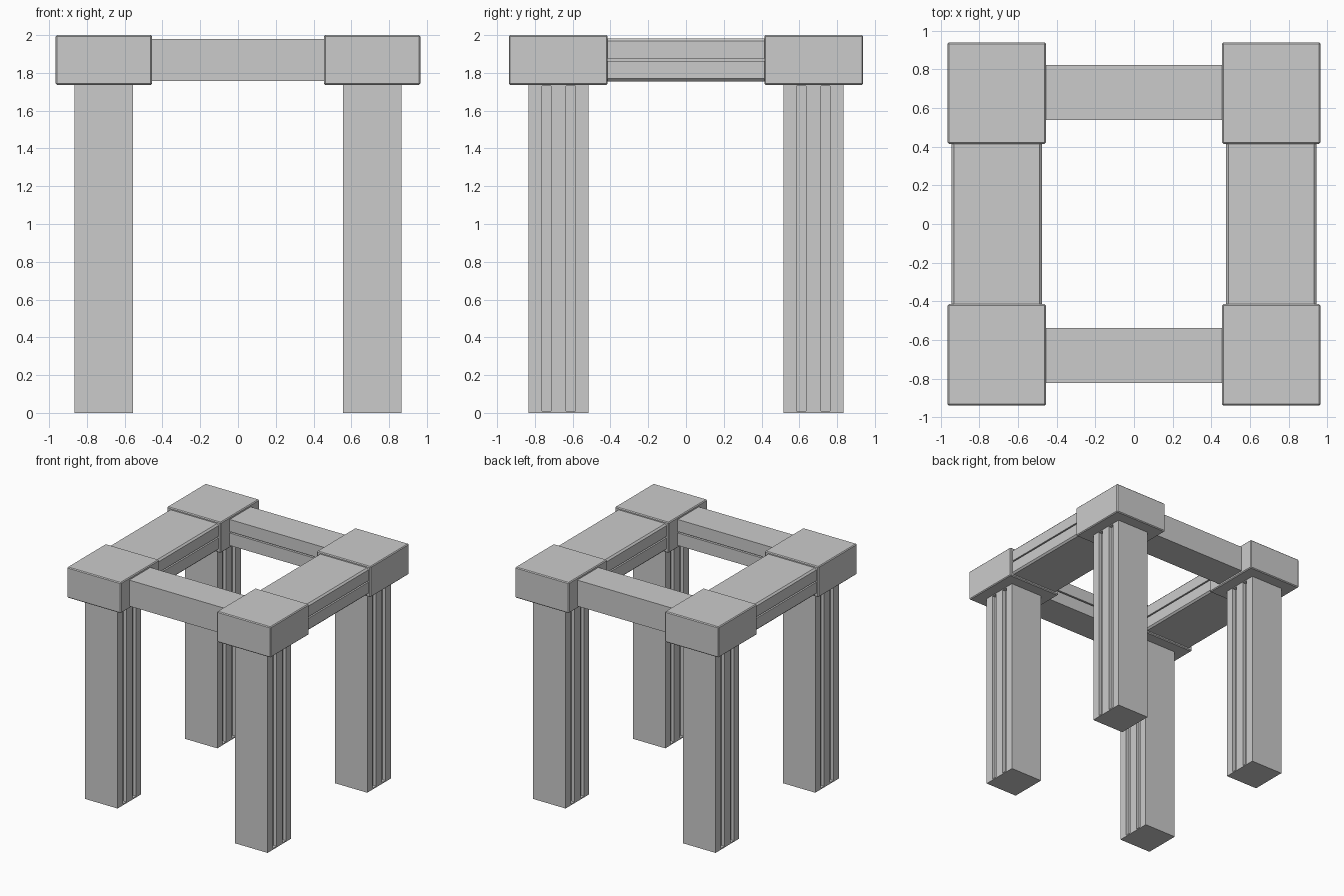
import bpy
from mathutils import Matrix

if "Cube" in bpy.data.objects:
    bpy.data.objects.remove(bpy.data.objects["Cube"])


def mesh_object(name, verts, faces):
    mesh = bpy.data.meshes.new(name)
    mesh.from_pydata(verts, [], faces)
    obj = bpy.data.objects.new(name, mesh)
    bpy.context.collection.objects.link(obj)
    return obj


def box(name, x, y, z):
    """Box from (min, max) ranges."""
    x, y, z = sorted(x), sorted(y), sorted(z)
    verts = [(a, b, c) for a in x for b in y for c in z]
    faces = [(0, 1, 3, 2), (4, 6, 7, 5), (0, 4, 5, 1),
             (2, 3, 7, 6), (0, 2, 6, 4), (1, 5, 7, 3)]
    return mesh_object(name, verts, faces)


def bar(name, profile, half, turn=0):
    """Extrude an anticlockwise (across, z) profile along y, or x when turned."""
    n = len(profile)
    verts = [(u, s * half, z) for s in (-1, 1) for u, z in profile]
    faces = [tuple(range(n)), tuple(range(2 * n - 1, n - 1, -1))]
    faces += [(i, n + i, n + (i + 1) % n, (i + 1) % n) for i in range(n)]
    obj = mesh_object(name, verts, faces)
    obj.data.transform(Matrix.Rotation(turn, 4, 'Z'))
    return obj


def cut(obj, cutter):
    cutter.hide_render = True
    cutter.hide_viewport = True
    mod = obj.modifiers.new("flute", 'BOOLEAN')
    mod.operation = 'DIFFERENCE'
    mod.object = cutter


# Corner caps and fluted legs
for sx, side in ((-1, "left"), (1, "right")):
    for sy, end in ((-1, "front"), (1, "back")):
        cap = box(f"{end}_{side}_cap", (sx * 0.455, sx * 0.965),
                  (sy * 0.415, sy * 0.938), (1.737, 2.0))
        bevel = cap.modifiers.new("edge", 'BEVEL')
        bevel.width, bevel.segments = 0.007, 1

        leg = box(f"{end}_{side}_leg", (sx * 0.557, sx * 0.865),
                  (sy * 0.515, sy * 0.835), (0, 1.74))
        for y in (0.61, 0.739):
            for x in (0.557, 0.865):
                cut(leg, box("flute_cutter", (sx * (x if x < 0.6 else x - 0.03) - (sx * 0.03 if x < 0.6 else 0),
                                              sx * (x + 0.03)),
                             (sy * (y - 0.024), sy * (y + 0.024)), (0.01, 1.73)))

# Wide side rails: chamfered edges and a lengthwise groove on both faces
W, C, G, D = 0.235, 0.014, 0.006, 0.02
LO, MID, HI = 1.755, 1.87, 1.983
right_half = [(W - C, LO), (W, LO + C), (W, MID - G), (W - D, MID - G),
              (W - D, MID + G), (W, MID + G), (W, HI - C), (W - C, HI)]
rail_profile = right_half + [(-u, z) for u, z in reversed(right_half)]
for sx, side in ((-1, "left"), (1, "right")):
    rail = bar(f"{side}_rail", rail_profile, 0.42)
    rail.location.x = sx * 0.71

# Front and back rails: plain outside, grooved inside
for sy, end in ((-1, "front"), (1, "back")):
    a, b = 0.142, -0.142
    prof = [(b, 1.757), (a, 1.757), (a, 1.98), (b, 1.98),
            (b, MID + G), (b + D, MID + G), (b + D, MID - G), (b, MID - G)]
    turn = 1.5707963 if sy > 0 else -1.5707963
    rail = bar(f"{end}_rail", prof, 0.462, turn)
    rail.location.y = sy * 0.68
